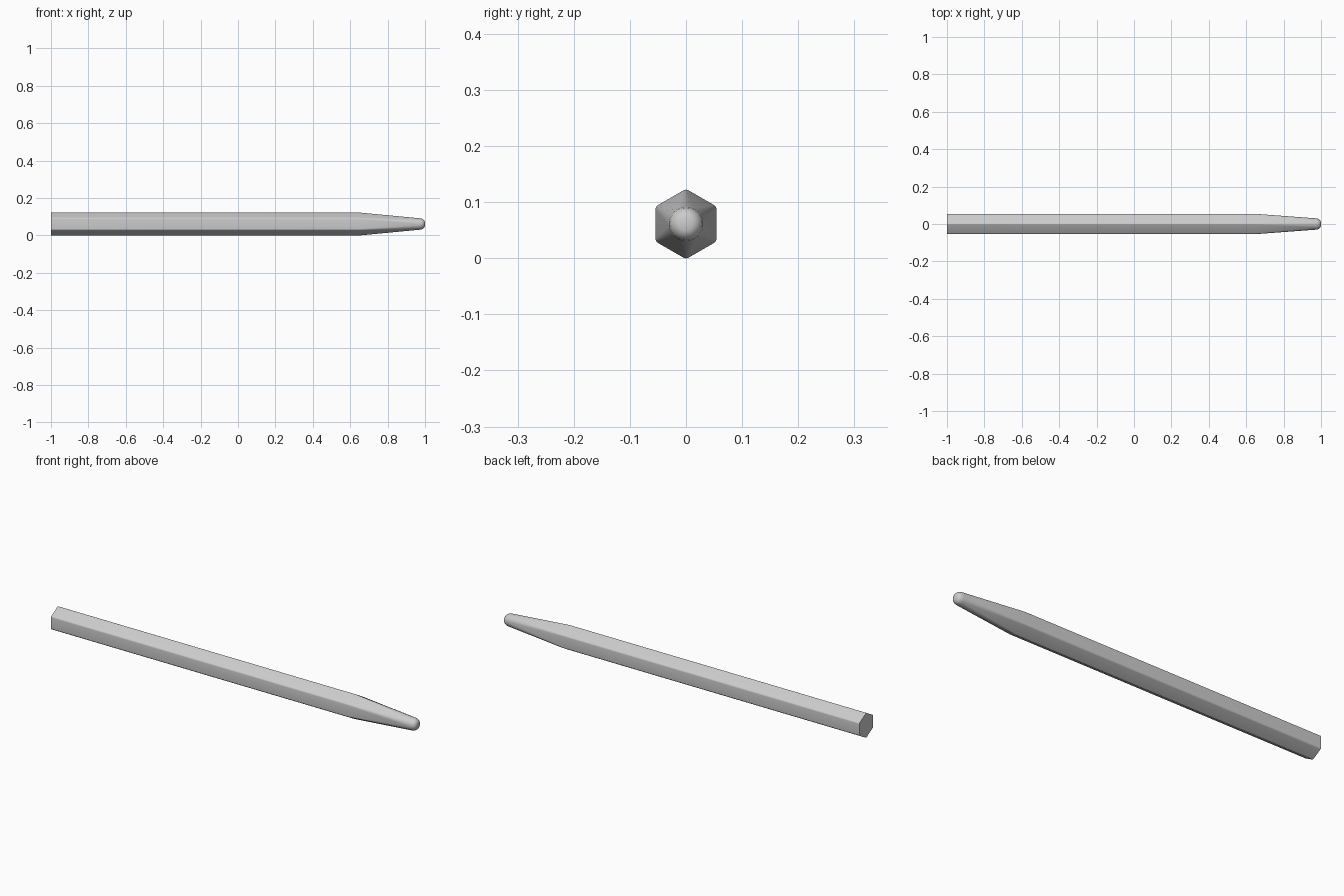
import bpy, bmesh
from math import sin, cos, pi, radians

if "Cube" in bpy.data.objects:
    bpy.data.objects.remove(bpy.data.objects["Cube"])

ZC = 0.061        # axis height
APOTHEM = 0.0542  # half width across the flats
FILLET = 0.009    # rounding of the six long edges
ARC = 4           # segments per rounded edge


def hex_section():
    """Rounded hexagon, corners pointing up and down; also the matching circle angles."""
    pts, angles = [], []
    d = (APOTHEM - FILLET) / cos(pi / 6)
    for k in range(6):
        a = pi / 2 + k * pi / 3
        for i in range(ARC + 1):
            t = i / ARC - 0.5
            b = a + t * pi / 3
            pts.append((d * cos(a) + FILLET * cos(b), d * sin(a) + FILLET * sin(b)))
            angles.append(a + t * pi / 3 * 0.8)
    return pts, angles


hexagon, angles = hex_section()


def circle(r):
    return [(r * cos(a), r * sin(a)) for a in angles]


# Hexagonal shaft, taper to a round nose, rounded tip
sections = [(-1.0, hexagon), (0.65, hexagon)]
sections += [(0.972, circle(0.0305))]
for deg in (20, 40, 60, 80):
    t = radians(deg)
    sections.append((0.975 + 0.025 * sin(t), circle(0.008 + 0.022 * cos(t))))

bm = bmesh.new()
rings = [[bm.verts.new((x, y, z + ZC)) for y, z in pts] for x, pts in sections]
n = len(hexagon)
for r0, r1 in zip(rings, rings[1:]):
    for i in range(n):
        j = (i + 1) % n
        bm.faces.new((r0[i], r0[j], r1[j], r1[i]))
bm.faces.new(rings[0][::-1])
bm.faces.new(rings[-1])
bmesh.ops.recalc_face_normals(bm, faces=bm.faces)

mesh = bpy.data.meshes.new("hexagonal_rod")
bm.to_mesh(mesh)
bm.free()
rod = bpy.data.objects.new("hexagonal_rod", mesh)
bpy.context.collection.objects.link(rod)
bpy.context.view_layer.objects.active = rod
rod.select_set(True)
bpy.ops.object.shade_smooth_by_angle(angle=radians(30))
